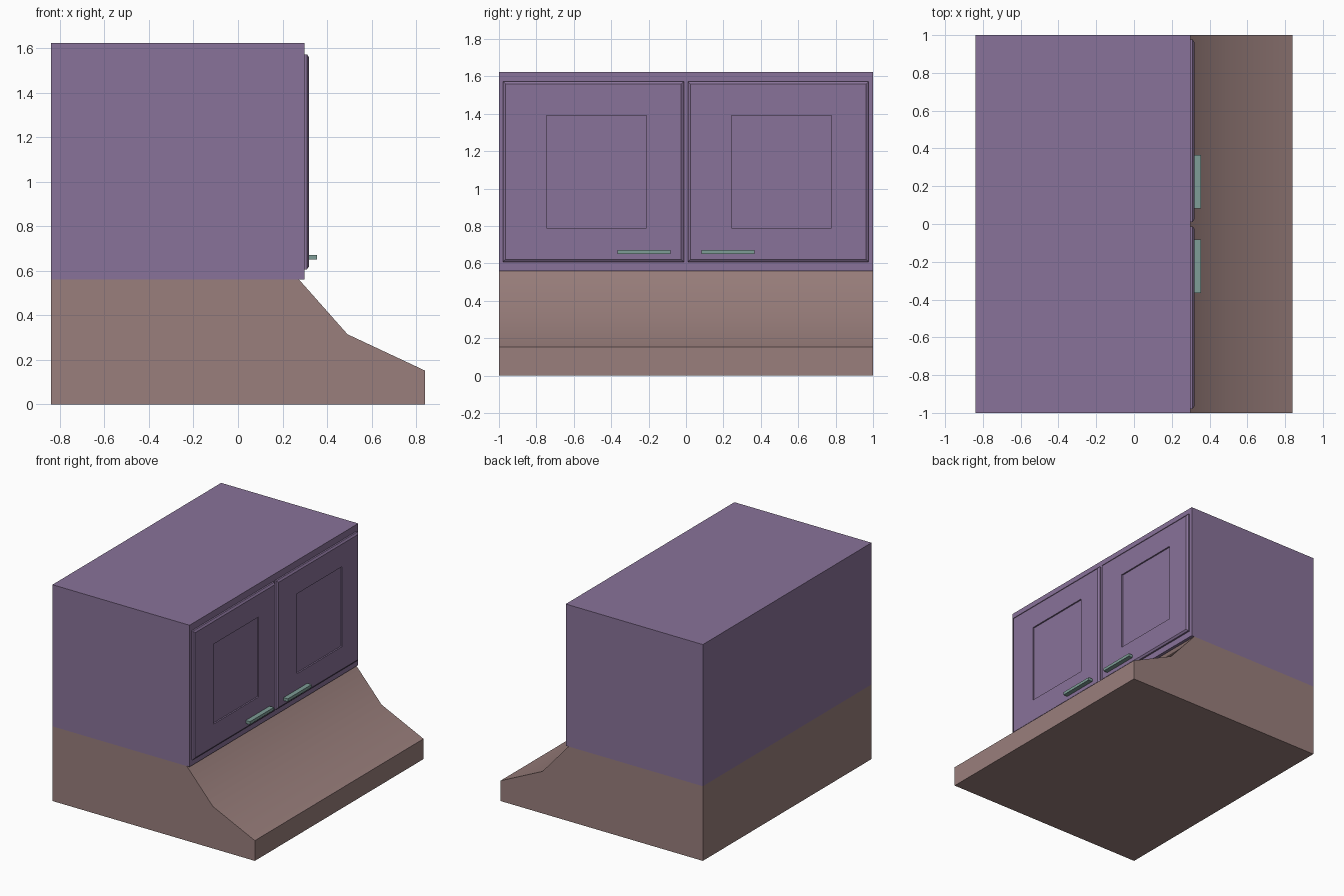
import bpy, bmesh

if "Cube" in bpy.data.objects:
    bpy.data.objects.remove(bpy.data.objects["Cube"])


def material(name, rgb):
    m = bpy.data.materials.new(name)
    m.diffuse_color = (*rgb, 1)
    m.use_nodes = True
    m.node_tree.nodes["Principled BSDF"].inputs["Base Color"].default_value = m.diffuse_color
    return m


PURPLE = material("cabinet_purple", (0.25, 0.17, 0.32))
BROWN = material("hood_brown", (0.32, 0.21, 0.20))
TEAL = material("handle_teal", (0.21, 0.34, 0.31))


def finish(name, bm, mat):
    bmesh.ops.recalc_face_normals(bm, faces=bm.faces)
    me = bpy.data.meshes.new(name)
    bm.to_mesh(me)
    bm.free()
    me.materials.append(mat)
    ob = bpy.data.objects.new(name, me)
    bpy.context.collection.objects.link(ob)
    return ob


def box(name, x0, x1, y0, y1, z0, z1, mat):
    bm = bmesh.new()
    bmesh.ops.create_cube(bm, size=1)
    for v in bm.verts:
        v.co.x = x0 if v.co.x < 0 else x1
        v.co.y = y0 if v.co.y < 0 else y1
        v.co.z = z0 if v.co.z < 0 else z1
    return finish(name, bm, mat)


def door(name, y):
    # rings from the back, over the chamfered edge, to the sunken panel:
    # (x, y0, y1, z0, z1), y measured from the door edge
    rings = [(0.296, 0, 0.967, 0.607, 1.573),
             (0.310, 0, 0.967, 0.607, 1.573),
             (0.320, 0.014, 0.953, 0.621, 1.559),
             (0.320, 0.233, 0.767, 0.79, 1.39),
             (0.309, 0.233, 0.767, 0.79, 1.39)]
    bm = bmesh.new()
    loops = [[bm.verts.new((x, y + a, b)) for a, b in
              ((y0, z0), (y1, z0), (y1, z1), (y0, z1))]
             for x, y0, y1, z0, z1 in rings]
    for p, q in zip(loops, loops[1:]):
        for i in range(4):
            j = (i + 1) % 4
            bm.faces.new((p[i], p[j], q[j], q[i]))
    bm.faces.new(loops[0])
    bm.faces.new(loops[-1])
    return finish(name, bm, PURPLE)


# Hood base: side profile extruded along y, softly shaded front slope
bm = bmesh.new()
profile = [(-0.84, 0), (0.84, 0), (0.84, 0.152), (0.492, 0.315),
           (0.275, 0.56), (-0.84, 0.56)]
face = bm.faces.new([bm.verts.new((x, -1, z)) for x, z in profile])
ext = bmesh.ops.extrude_face_region(bm, geom=[face])
bmesh.ops.translate(bm, vec=(0, 2, 0), verts=[
    g for g in ext["geom"] if isinstance(g, bmesh.types.BMVert)])
hood = finish("hood_base", bm, BROWN)
bpy.context.view_layer.objects.active = hood
hood.select_set(True)
bpy.ops.object.shade_smooth_by_angle()

# Cabinet body
box("cabinet", -0.84, 0.298, -1, 1, 0.56, 1.623, PURPLE)

# Doors and pull bars
for side, y_door, y_bar in (("left", -0.979, -0.365), ("right", 0.01, 0.083)):
    door(side + "_door", y_door)
    box(side + "_handle", 0.318, 0.355, y_bar, y_bar + 0.282, 0.65, 0.672, TEAL)
